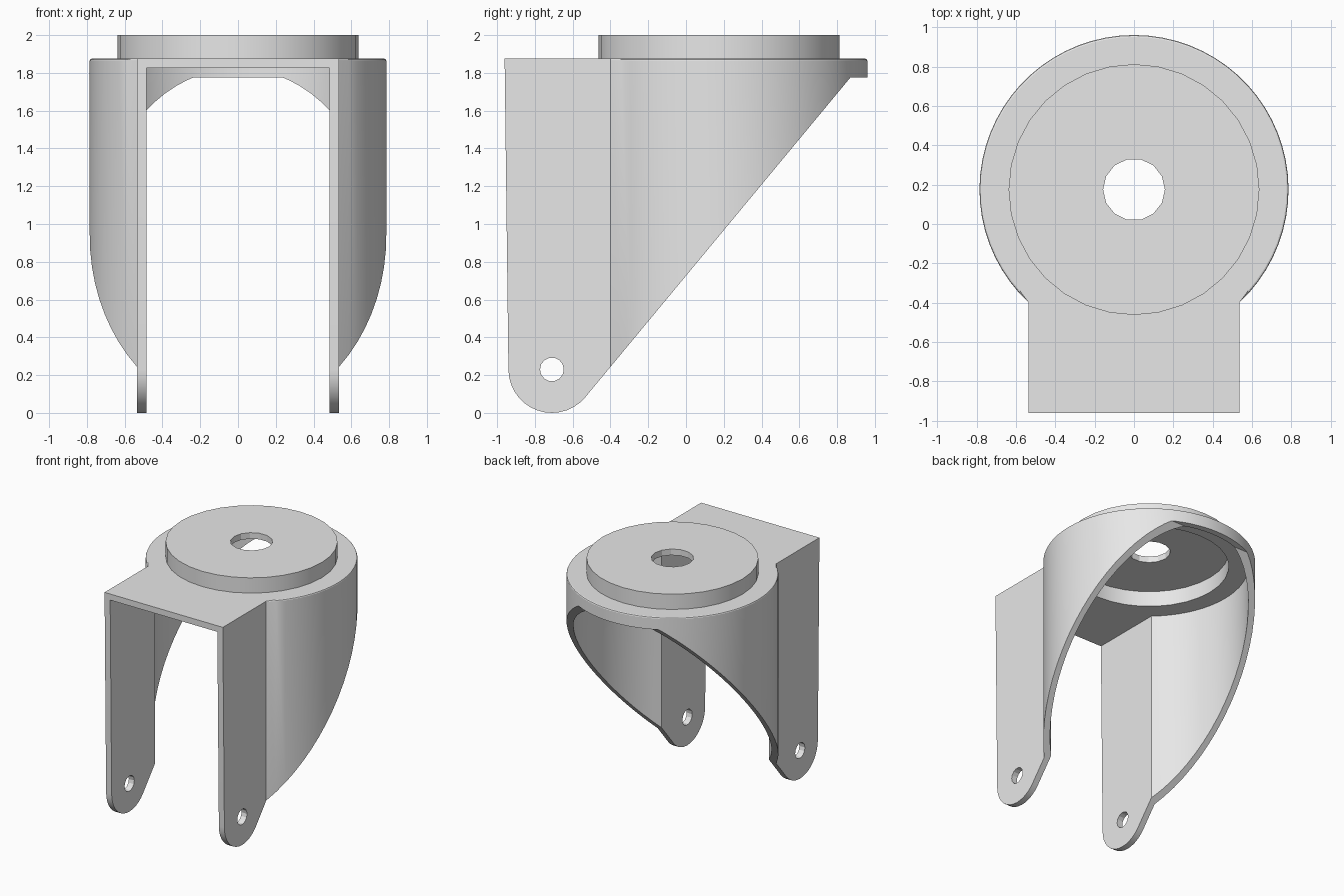
import bpy, bmesh
from math import acos, atan, cos, sin, pi, radians
from mathutils import Vector

CY = 0.175             # centre of the round housing
TOP = 1.875            # top of the housing plate
WALL = 0.05
AXLE_Y, AXLE_Z, TIP_R = -0.71, 0.23, 0.23

if "Cube" in bpy.data.objects:
    bpy.data.objects.remove(bpy.data.objects["Cube"], do_unlink=True)

grey = bpy.data.materials.new("plain grey")
grey.use_nodes = True
grey.diffuse_color = (0.8, 0.8, 0.8, 1)
grey.node_tree.nodes["Principled BSDF"].inputs["Base Color"].default_value = (0.8, 0.8, 0.8, 1)


def prism(name, points, low, high, axis="Z", round_top=0):
    """Extrude a 2D outline along Z (points are x, y) or X (points are y, z)."""
    bm = bmesh.new()
    place = (lambda p: (p[0], p[1], low)) if axis == "Z" else (lambda p: (low, p[0], p[1]))
    face = bm.faces.new([bm.verts.new(place(p)) for p in points])
    new = bmesh.ops.extrude_face_region(bm, geom=[face])["geom"]
    step = Vector((0, 0, high - low)) if axis == "Z" else Vector((high - low, 0, 0))
    bmesh.ops.translate(bm, vec=step, verts=[g for g in new if isinstance(g, bmesh.types.BMVert)])
    bmesh.ops.recalc_face_normals(bm, faces=bm.faces)
    if round_top:
        rim = [e for e in bm.edges
               if all(v.co.z > high - 0.001 and v.co.y > -0.5 for v in e.verts)]
        bmesh.ops.bevel(bm, geom=rim, offset=round_top, segments=2, profile=0.5, affect="EDGES")
    mesh = bpy.data.meshes.new(name)
    bm.to_mesh(mesh)
    bm.free()
    mesh.materials.append(grey)
    obj = bpy.data.objects.new(name, mesh)
    bpy.context.collection.objects.link(obj)
    return obj


def arc(cx, cy, r, start, end, n):
    return [(cx + r * cos(start + (end - start) * i / n),
             cy + r * sin(start + (end - start) * i / n)) for i in range(n + 1)]


def circle(cx, cy, r, n):
    return arc(cx, cy, r, 0, 2 * pi, n)[:-1]


def keyhole(half, r, front):
    """Round housing outline with a straight channel running to the front."""
    a = acos(half / r)
    return [(half, front)] + arc(0, CY, r, -a, pi + a, 52) + [(-half, front)]


def activate(obj):
    bpy.ops.object.select_all(action="DESELECT")
    obj.select_set(True)
    bpy.context.view_layer.objects.active = obj


def cut(obj, cutter, operation="DIFFERENCE"):
    cutter.hide_render = True
    mod = obj.modifiers.new("cut", "BOOLEAN")
    mod.operation, mod.solver, mod.object = operation, "EXACT", cutter
    activate(obj)
    bpy.ops.object.modifier_apply(modifier=mod.name)
    bpy.data.objects.remove(cutter, do_unlink=True)


# Fork: solid keyhole body, trimmed to the side outline
fork = prism("fork_housing", keyhole(0.535, 0.785, -1.1), -0.1, TOP, round_top=0.01)
slope = atan(1.2)
side = [(1.1, 2.1), (-0.963, 2.1), (AXLE_Y - TIP_R, AXLE_Z)]
side += arc(AXLE_Y, AXLE_Z, TIP_R, pi, 1.5 * pi + slope, 14)[1:]
side += [(0.87, 1.775), (1.1, 1.775)]
cut(fork, prism("side_trim", side, -1, 1, "X"), "INTERSECT")

# Hollow interior, open at the front and below
cut(fork, prism("cavity", keyhole(0.485, 0.785 - WALL, -1.3), -0.3, TOP - WALL))
# Axle holes through both arms
cut(fork, prism("axle_hole", circle(AXLE_Y, AXLE_Z, 0.063, 14), -1, 1, "X"))
# Opening in the plate beneath the raised cap
cut(fork, prism("plate_opening", circle(0, CY, 0.59, 32), 1.7, 1.95))

# Raised hollow cap with a central bolt hole
cap = prism("bearing_cap", circle(0, CY, 0.637, 32), TOP, 2)
cut(cap, prism("cap_recess", circle(0, CY, 0.59, 32), 1.7, 2 - WALL))
cut(cap, prism("bolt_hole", circle(0, CY, 0.157, 14), 1.7, 2.2))

for obj in (fork, cap):
    activate(obj)
    bpy.ops.object.shade_smooth_by_angle(angle=radians(20))
